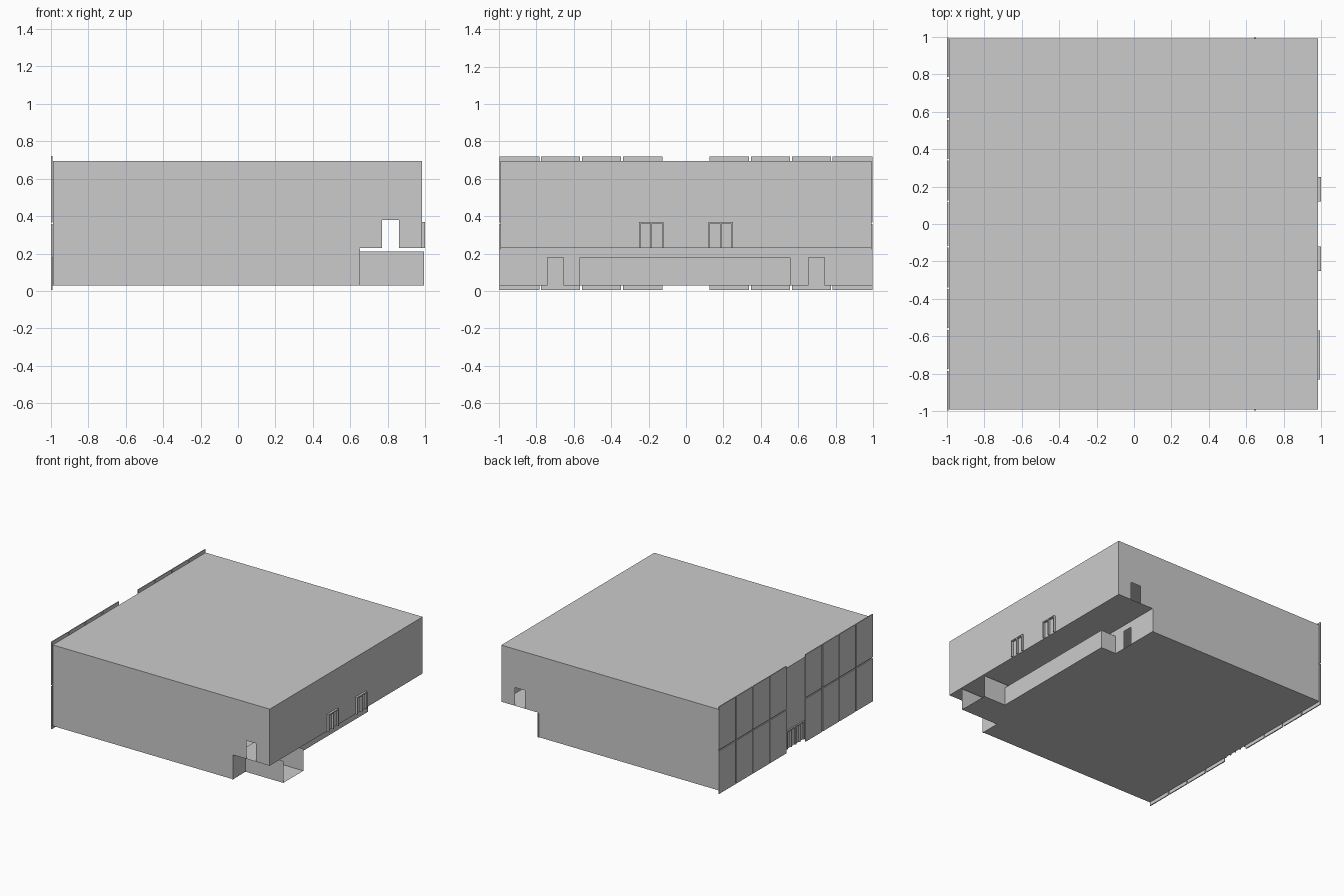
import bpy, bmesh, math

if "Cube" in bpy.data.objects:
    bpy.data.objects.remove(bpy.data.objects["Cube"])

X0, X1, XS, Y = -0.988, 0.983, 0.65, 0.992    # room limits, stage edge, half depth
ZF, ZS, ZT = 0.03, 0.23, 0.695                # floor, stage and ceiling heights


def finish(name, bm):
    mesh = bpy.data.meshes.new(name)
    bm.to_mesh(mesh)
    bm.free()
    ob = bpy.data.objects.new(name, mesh)
    bpy.context.collection.objects.link(ob)
    return ob


def sheet(name, pts, axis, pos):
    """Flat outline at a constant position along one axis."""
    bm = bmesh.new()
    vs = []
    for a, b in pts:
        co = [a, b]
        co.insert("xyz".index(axis), pos)
        vs.append(bm.verts.new(co))
    bm.faces.new(vs)
    return finish(name, bm)


def rect(a0, a1, b0, b1):
    return [(a0, b0), (a1, b0), (a1, b1), (a0, b1)]


def boxes(name, spans):
    """One object out of several axis-aligned boxes."""
    bm = bmesh.new()
    for x0, x1, y0, y1, z0, z1 in spans:
        vs = bmesh.ops.create_cube(bm, size=1)["verts"]
        bmesh.ops.scale(bm, vec=(x1 - x0, y1 - y0, z1 - z0), verts=vs)
        bmesh.ops.translate(bm, vec=((x0 + x1) / 2, (y0 + y1) / 2, (z0 + z1) / 2), verts=vs)
    return finish(name, bm)


def door_frame(name, x0, x1, y0, y1, z0, z1, leaves, t=0.009):
    """Posts between the leaves and a head bar across the top."""
    step = (y1 - y0 - t) / leaves
    spans = [(x0, x1, y0 + i * step, y0 + i * step + t, z0, z1 - t) for i in range(leaves + 1)]
    spans.append((x0, x1, y0, y1, z1 - t, z1))
    return boxes(name, spans)


# Room shell
sheet("ceiling", rect(X0, X1, -Y, Y), "z", ZT)
sheet("main_floor", rect(X0, XS, -Y, Y), "z", ZF)
sheet("stage_floor", rect(XS, X1, -Y, Y), "z", ZS)
sheet("left_wall", rect(-Y, Y, ZF, ZT), "x", X0)
sheet("right_wall", rect(-Y, Y, ZS, ZT), "x", X1)

# Front and back walls with a stage-level doorway
side = [(X0, ZF), (XS, ZF), (XS, ZS), (0.77, ZS), (0.77, 0.38), (0.86, 0.38),
        (0.86, ZS), (X1, ZS), (X1, ZT), (X0, ZT)]
sheet("front_wall", side, "y", -Y)
sheet("back_wall", side, "y", Y)

# Wall under the stage edge, with two doors and the wide recess opening
riser = [(-Y, ZF)]
for a, b in ((-0.74, -0.655), (-0.57, 0.56), (0.655, 0.74)):
    riser += [(a, ZF), (a, 0.18), (b, 0.18), (b, ZF)]
riser += [(Y, ZF), (Y, ZS), (-Y, ZS)]
sheet("stage_riser", riser, "x", XS)
for s, n in ((-1, "front"), (1, "back")):
    ya, yb = sorted((s * (Y - 0.004), s * (Y + 0.005)))
    boxes(n + "_stage_post", [(0.642, 0.652, ya, yb, ZF, 0.225)])

# Shallow recess below the stage
XR = 0.79
sheet("recess_floor", rect(XS, XR, -0.57, 0.56), "z", ZF)
sheet("recess_top", rect(XS, XR, -0.57, 0.56), "z", 0.18)
sheet("recess_back", rect(-0.57, 0.56, ZF, 0.18), "x", XR)
sheet("recess_end", rect(XS, XR, ZF, 0.18), "y", 0.56)

# Passage below the stage, open at the outer end
sheet("passage_floor", rect(XS, 0.993, -0.83, -0.57), "z", ZF)
for y, n in ((-0.83, "front"), (-0.57, "back")):
    sheet("passage_%s_wall" % n, rect(XS, 0.993, ZF, 0.21), "y", y)

# Cladding panels on the left wall: four columns by two rows each side of the door
panels = []
w = (0.997 - 0.125) / 4
for s in (-1, 1):
    for i in range(4):
        a = 0.125 + i * w
        ya, yb = sorted((s * (a + (0.005 if i else 0)), s * (a + w - (0.005 if i < 3 else 0))))
        panels += [(-1.0, -0.992, ya, yb, 0.005, 0.357),
                   (-1.0, -0.992, ya, yb, 0.367, 0.72)]
boxes("cladding_panels", panels)

# Door frames
door_frame("entrance_frame", -0.999, -0.985, -0.115, 0.115, ZF, 0.18, 4)
for s, n in ((-1, "front"), (1, "back")):
    ya, yb = sorted((s * 0.12, s * 0.25))
    door_frame(n + "_stage_exit_frame", 0.975, 1.0, ya, yb, ZS, 0.37, 2)

# Round floor marking
bm = bmesh.new()
rings = [[bm.verts.new((-0.17 + r * math.cos(k * math.tau / 48), r * math.sin(k * math.tau / 48), ZF + 0.001))
          for k in range(48)] for r in (0.27, 0.32)]
for k in range(48):
    j = (k + 1) % 48
    bm.faces.new((rings[0][k], rings[1][k], rings[1][j], rings[0][j]))
finish("floor_ring", bm)
